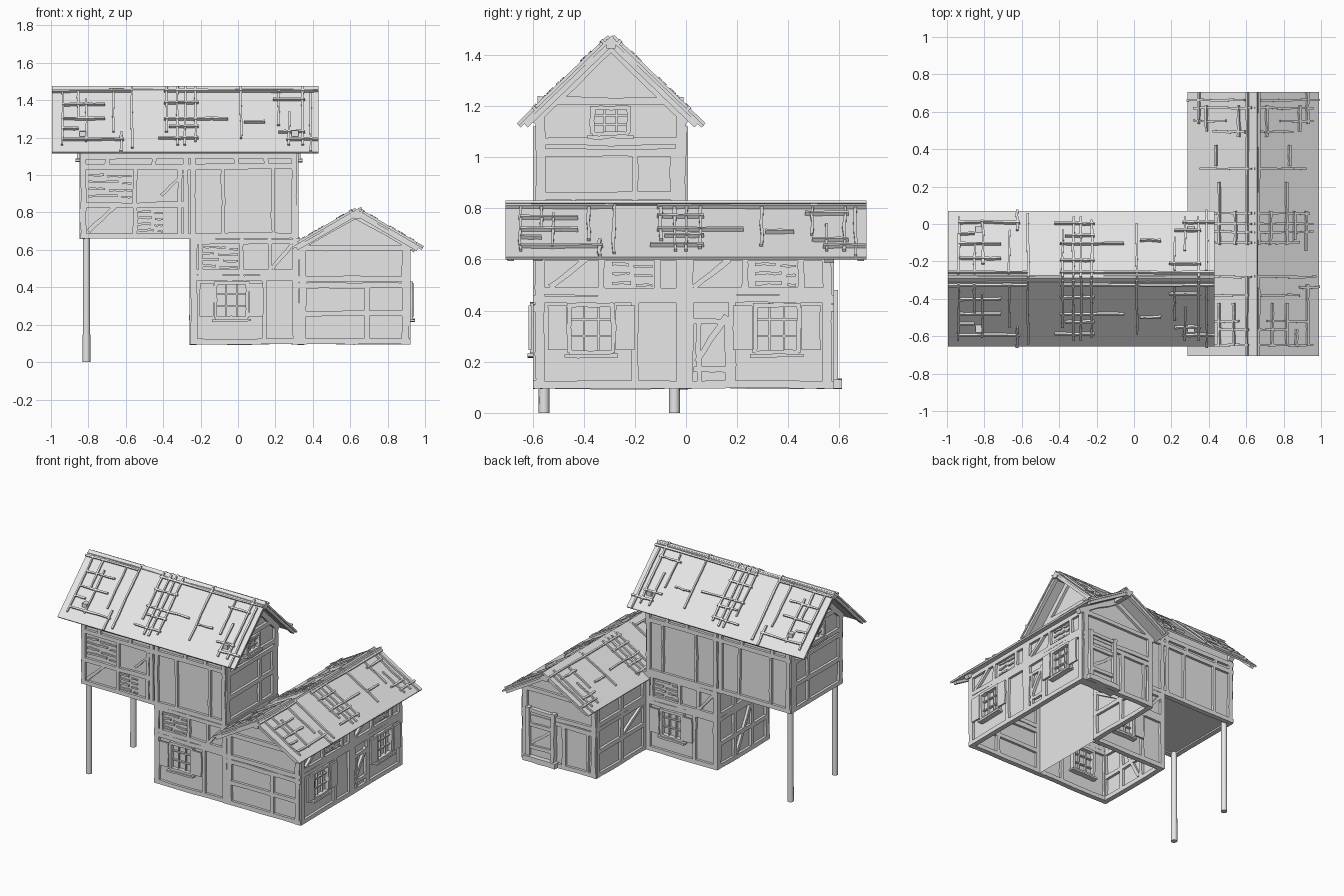
import bpy, bmesh, math, random
from mathutils import Vector, Matrix

random.seed(4)
cube = bpy.data.objects.get("Cube")
if cube:
    bpy.data.objects.remove(cube)

grey = bpy.data.materials.new("plain_grey")
grey.use_nodes = True
grey.diffuse_color = (0.8, 0.8, 0.8, 1)
grey.node_tree.nodes["Principled BSDF"].inputs["Base Color"].default_value = (0.8, 0.8, 0.8, 1)

X, Y, Z = Vector((1, 0, 0)), Vector((0, 1, 0)), Vector((0, 0, 1))


def finish(bm, name):
    bmesh.ops.recalc_face_normals(bm, faces=bm.faces)
    mesh = bpy.data.meshes.new(name)
    bm.to_mesh(mesh)
    bm.free()
    mesh.materials.append(grey)
    obj = bpy.data.objects.new(name, mesh)
    bpy.context.collection.objects.link(obj)
    return obj


class Plane:
    """A work plane: u runs along it, v up it, n points outwards."""

    def __init__(self, origin, u, v, flip=False):
        self.o, self.u, self.v = Vector(origin), u, v
        self.n = u.cross(v) * (-1 if flip else 1)

    def beam(self, bm, a, b, w=0.03, d=0.036, lift=0.0, wobble=0.003, segs=4):
        """Hand-hewn timber between two points on the plane."""
        a, b = Vector(a), Vector(b)
        t = (b - a).normalized()
        s = self.u * -t.y + self.v * t.x
        rings = []
        for i in range(segs + 1):
            p = a.lerp(b, i / segs)
            c = self.o + self.u * p.x + self.v * p.y + self.n * lift
            c += s * random.uniform(-wobble, wobble)
            h = w / 2 + random.uniform(-wobble, wobble) / 2
            rings.append([bm.verts.new(c + s * h * i1 + self.n * d / 2 * i2)
                          for i1, i2 in ((-1, -1), (1, -1), (1, 1), (-1, 1))])
        for r, q in zip(rings, rings[1:]):
            for k in range(4):
                bm.faces.new((r[k], r[k - 1], q[k - 1], q[k]))
        bm.faces.new(rings[0])
        bm.faces.new(rings[-1][::-1])

    def posts(self, bm, us, v0, v1, **kw):
        for u in us:
            self.beam(bm, (u, v0), (u, v1), **kw)

    def rails(self, bm, vs, u0, u1, **kw):
        for v in vs:
            self.beam(bm, (u0, v), (u1, v), **kw)

    def slats(self, bm, u0, u1, v0, v1, count=4):
        """Broken boards filling a panel."""
        for i in range(count):
            v = v0 + (v1 - v0) * (i + 0.5) / count
            cut = random.uniform(0.3, 0.7) * (u1 - u0)
            self.beam(bm, (u0, v), (u0 + cut, v), w=0.012, d=0.02)
            self.beam(bm, (u0 + cut + 0.02, v - 0.008), (u1, v - 0.008), w=0.01, d=0.02)

    def window(self, bm, c, half=0.085, v0=0.235, v1=0.43, shutter=0.075):
        """Cross-barred window with shutters and a sill."""
        self.posts(bm, (c - half, c + half), v0, v1, w=0.018, d=0.06)
        self.rails(bm, (v0, v1 - 0.009), c - half, c + half, w=0.018, d=0.06)
        self.beam(bm, (c - half - 0.02, v0 - 0.012), (c + half + 0.02, v0 - 0.012), w=0.014, d=0.08)
        self.posts(bm, (c - half / 3, c + half / 3), v0, v1, w=0.008, d=0.03, wobble=0)
        self.rails(bm, (v0 + (v1 - v0) * k / 3 for k in (1, 2)), c - half, c + half, w=0.008, d=0.03, wobble=0)
        if shutter:
            for side in (-1, 1):
                u = c + side * (half + 0.01 + shutter / 2)
                self.beam(bm, (u, v0 + 0.01), (u, v1 - 0.01), w=shutter, d=0.012, lift=0.03, wobble=0.002)


def shell(name, profile, start, along, across, length, floor):
    """Thin-walled block: a profile swept along an axis, its first edge being the floor."""
    bm = bmesh.new()
    ends = [[bm.verts.new(Vector(start) + across * a + Z * z + along * k) for a, z in profile]
            for k in (0, length)]
    count = len(profile)
    for i in range(0 if floor else 1, count):
        j = (i + 1) % count
        bm.faces.new((ends[0][i], ends[0][j], ends[1][j], ends[1][i]))
    bm.faces.new(ends[0])
    bm.faces.new(ends[1])
    return finish(bm, name)


# Plastered wall blocks
shell("upper_walls", [(-0.58, 0.67), (-0.01, 0.67), (-0.01, 1.17), (-0.295, 1.45), (-0.58, 1.17)],
      (-0.83, 0, 0), X, Y, 1.135, True)
shell("lower_walls", [(-0.58, 0.1), (-0.01, 0.1), (-0.01, 0.67), (-0.58, 0.67)],
      (-0.24, 0, 0), X, Y, 0.57, False)
shell("wing_walls", [(0.335, 0.1), (0.905, 0.1), (0.905, 0.64), (0.63, 0.79), (0.335, 0.64)],
      (0, -0.58, 0), Y, X, 1.14, False)

front, back = Plane((0, -0.58, 0), X, Z), Plane((0, -0.01, 0), -X, Z)

# Upper floor framing, long sides
bm = bmesh.new()
for p, s in ((front, 1), (back, -1)):
    p.rails(bm, (0.675, 1.045, 1.1), -0.845 * s, 0.315 * s)
    p.posts(bm, (-0.825 * s, -0.28 * s, -0.24 * s, 0.3 * s), 0.66, 1.12)
    p.posts(bm, (-0.08 * s, 0.187 * s), 0.69, 1.05, w=0.018)
    p.posts(bm, (-0.7 * s, -0.45 * s, -0.01 * s, 0.15 * s), 1.05, 1.1, w=0.025)
front.posts(bm, (-0.55, -0.31), 0.68, 1.04, w=0.025)
front.rails(bm, (0.84,), -0.82, -0.28)
front.slats(bm, -0.8, -0.57, 0.87, 1.02)
front.slats(bm, -0.54, -0.4, 0.69, 0.82)
front.beam(bm, (-0.8, 0.7), (-0.66, 0.83), w=0.022)
front.beam(bm, (-0.41, 0.89), (-0.31, 0.99), w=0.015)
back.posts(bm, (0.43, 0.68), 0.69, 1.05, w=0.018)
finish(bm, "upper_side_timbers")

# Upper floor framing, both gable ends
bm = bmesh.new()
for p, s in ((Plane((0.305, 0, 0), Y, Z), 1), (Plane((-0.83, 0, 0), -Y, Z), -1)):
    p.rails(bm, (0.675, 0.85, 1.02, 1.06, 1.22), -0.58 * s, -0.01 * s)
    p.posts(bm, (-0.57 * s, -0.02 * s), 0.66, 1.16, w=0.04)
    p.posts(bm, (-0.2 * s, -0.05 * s), 0.68, 1.02, w=0.025)
    p.window(bm, -0.295 * s, half=0.07, v0=1.09, v1=1.2, shutter=0)
    for y in (-0.6, 0.01):
        p.beam(bm, (y * s, 1.14), (-0.295 * s, 1.44), w=0.045)
finish(bm, "upper_gable_timbers")

# Lower floor framing
bm = bmesh.new()
for p, s in ((front, 0), (back, -0.07)):
    p.rails(bm, (0.11, 0.45, 0.48, 0.645), s - 0.255, s + 0.325)
    p.posts(bm, (s - 0.235, s + 0.31), 0.095, 0.66, w=0.036)
    p.posts(bm, (s + 0.14,), 0.1, 0.45, w=0.025)
    p.posts(bm, (s - 0.2, s + 0.02, s + 0.17), 0.46, 0.66, w=0.022)
    p.slats(bm, s - 0.19, s, 0.5, 0.63)
    p.beam(bm, (s + 0.18, 0.5), (s + 0.29, 0.63), w=0.02)
    p.window(bm, s - 0.035)
west = Plane((-0.24, 0, 0), -Y, Z)
west.rails(bm, (0.11, 0.27, 0.45, 0.48, 0.645), 0.01, 0.58)
west.posts(bm, (0.02, 0.2, 0.4, 0.57), 0.095, 0.66)
west.beam(bm, (0.22, 0.13), (0.38, 0.43), w=0.022)
finish(bm, "lower_timbers")

# Wing framing, long sides
bm = bmesh.new()
east, inner = Plane((0.905, 0, 0), Y, Z), Plane((0.335, 0, 0), -Y, Z)
east.rails(bm, (0.11, 0.445, 0.475, 0.61), -0.59, 0.57)
east.posts(bm, (-0.57, -0.02, 0.01, 0.55), 0.095, 0.62, w=0.036)
east.posts(bm, (-0.2, 0.18), 0.1, 0.45, w=0.028)
for y in (-0.53, 0.03):
    east.beam(bm, (y, 0.49), (y + 0.14, 0.6), w=0.022)
    east.posts(bm, (y + 0.2, y + 0.42), 0.47, 0.61, w=0.025)
    east.slats(bm, y + 0.24, y + 0.4, 0.49, 0.6, count=3)
for y in (-0.37, 0.355):
    east.window(bm, y)
east.beam(bm, (0.04, 0.2), (0.16, 0.38), w=0.022)
east.rails(bm, (0.17, 0.36), 0.03, 0.17, w=0.022)
east.posts(bm, (0.05, 0.16), 0.12, 0.36, w=0.018)
inner.rails(bm, (0.11, 0.28, 0.445, 0.475, 0.61), -0.56, 0)
inner.posts(bm, (-0.55, -0.28, -0.02), 0.095, 0.62)
inner.beam(bm, (-0.26, 0.3), (-0.04, 0.43), w=0.022)
finish(bm, "wing_side_timbers")

# Wing framing, gable ends
bm = bmesh.new()
rear = Plane((0, 0.56, 0), -X, Z)
for p, s in ((Plane((0, -0.58, 0), X, Z), 1), (rear, -1)):
    p.rails(bm, (0.11, 0.41, 0.445, 0.61), 0.32 * s, 0.92 * s)
    p.posts(bm, (0.345 * s, 0.895 * s), 0.095, 0.63, w=0.036)
    p.posts(bm, (0.69 * s if s > 0 else -0.58,), 0.1, 0.42)
    for x in (0.31, 0.95):
        p.beam(bm, (x * s, 0.605), (0.63 * s, 0.785), w=0.035)
Plane((0, -0.58, 0), X, Z).rails(bm, (0.26,), 0.36, 0.88)
rear.posts(bm, (-0.39,), 0.1, 0.42, w=0.02)
finish(bm, "wing_gable_timbers")

# Back door with frame and step
bm = bmesh.new()
rear.beam(bm, (-0.76, 0.13), (-0.76, 0.42), w=0.17, d=0.03, wobble=0.001)
rear.posts(bm, (-0.86, -0.66), 0.12, 0.48, w=0.03, d=0.07)
rear.rails(bm, (0.46, 0.2, 0.36), -0.87, -0.65, w=0.025, d=0.06)
rear.beam(bm, (-0.84, 0.22), (-0.68, 0.34), w=0.018, d=0.045)
rear.beam(bm, (-0.89, 0.115), (-0.63, 0.115), w=0.036, d=0.1)
finish(bm, "back_door")

# Roof battens: (along, from, to) up the slope, then (height, from, to) along it
UP = [(.04, .1, .95), (.1, .5, .95), (.13, .15, .8), (.23, .3, .95), (.26, 0, .3), (.3, .05, 1),
      (.43, .3, 1), (.47, .1, 1), (.5, .1, 1), (.54, .15, 1), (.71, .2, 1), (.85, .4, .9),
      (.89, .1, .6), (.94, .1, 1), (.97, 0, .9)]
ACROSS = [(.93, 0, .3), (.72, .04, .2), (.5, .04, .2), (.35, .04, .1), (.18, .04, .27), (.93, .42, 1),
          (.75, .42, .55), (.5, .42, .66), (.38, .44, .55), (.2, .4, .55), (.18, .88, 1), (.8, .83, .95),
          (.45, .72, .8), (.3, .85, .95)]


def roof(name, eaves, ridge, along, length, over):
    """Two slabs with irregular battens and a ridge pole."""
    slabs, battens = bmesh.new(), bmesh.new()
    for k, e in enumerate(eaves):
        e, top = Vector(e), Vector(ridge)
        v = (top - e).normalized()
        rise = (top - e).length
        p = Plane(e, along, v, flip=along.cross(v).z < 0)
        end = rise + (over if k == 0 else 0)
        p.beam(slabs, (0, end / 2), (length, end / 2), w=end, d=0.012, wobble=0, segs=1)
        for u, a, b in UP:
            p.beam(battens, (u * length, a * rise), (u * length, b * rise), w=0.012, d=0.022, lift=0.006)
        for h, a, b in ACROSS:
            p.beam(battens, (a * length, h * rise), (b * length, h * rise), w=0.012, d=0.022, lift=0.01)
        for u in (0.02, length - 0.02):
            p.beam(slabs, (u, 0.02), (u, rise), w=0.025, d=0.02, lift=-0.015)
    pole = Plane(Vector(ridge) - Z * 0.025, along, Z)
    pole.beam(slabs, (0, 0), (length, 0), w=0.036, d=0.036)
    finish(slabs, name)
    finish(battens, name + "_battens")


roof("main_roof", [(-0.995, -0.65, 1.12), (-0.995, 0.065, 1.12)], (-0.995, -0.293, 1.465), X, 1.425, 0.01)
roof("wing_roof", [(0.29, -0.705, 0.61), (0.985, -0.705, 0.605)], (0.635, -0.705, 0.81), Y, 1.41, 0.03)

# Round stilts under the overhang
for name, y in (("front_stilt", -0.555), ("back_stilt", -0.045)):
    bm = bmesh.new()
    bmesh.ops.create_cone(bm, cap_ends=True, segments=14, radius1=0.021, radius2=0.019, depth=0.68,
                          matrix=Matrix.Translation((-0.81, y, 0.34)))
    for f in bm.faces:
        f.smooth = len(f.verts) == 4
    finish(bm, name)
